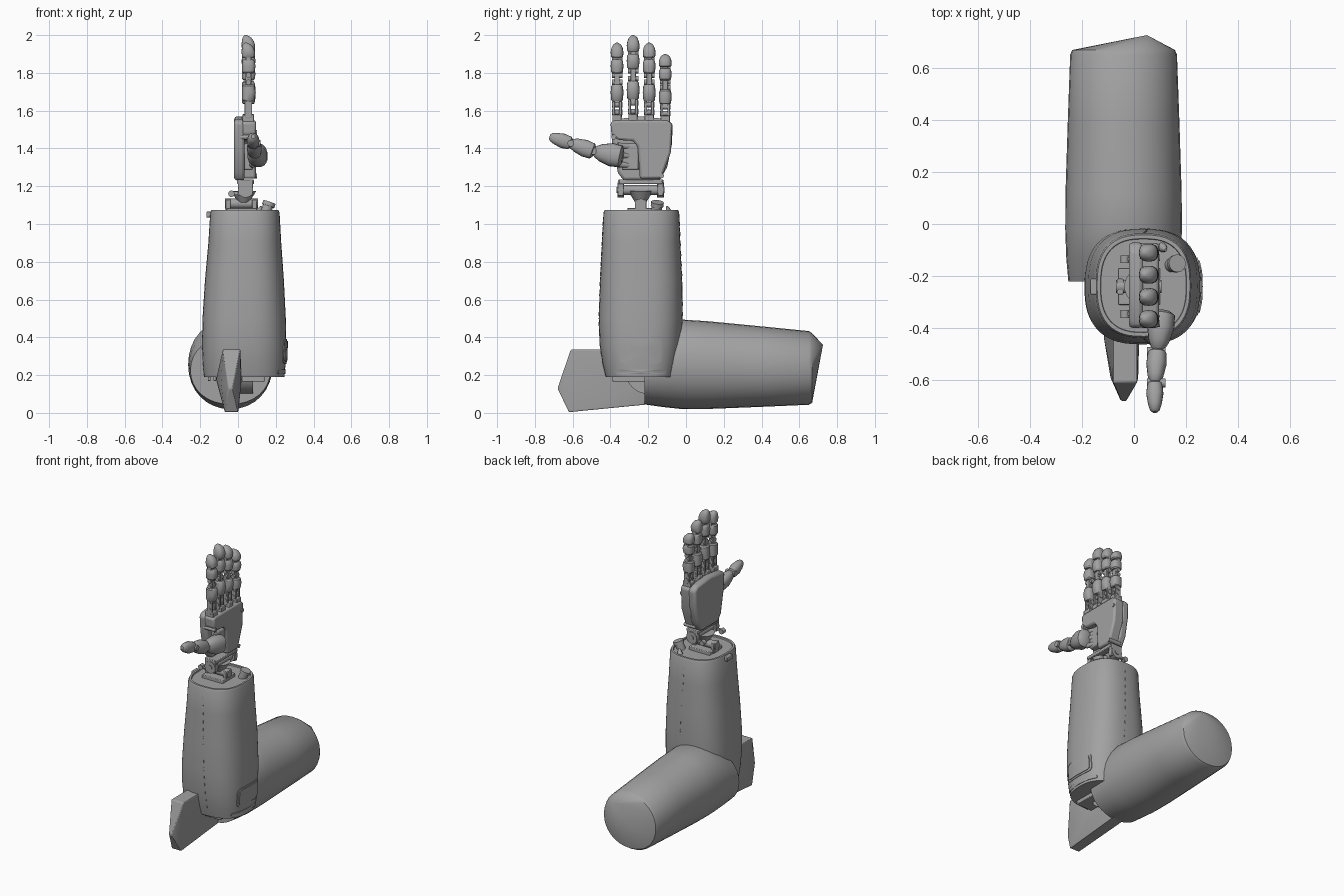
import bpy, bmesh, math
from mathutils import Vector

cube = bpy.data.objects.get("Cube")
if cube:
    bpy.data.objects.remove(cube)

grey = bpy.data.materials.new("mid grey")
grey.use_nodes = True
grey.diffuse_color = (0.36, 0.36, 0.36, 1)
grey.node_tree.nodes["Principled BSDF"].inputs["Base Color"].default_value = (0.36, 0.36, 0.36, 1)
parts = []
X, Y, Z = Vector((1, 0, 0)), Vector((0, 1, 0)), Vector((0, 0, 1))


def add(name, bm, bevel=0.0):
    bmesh.ops.recalc_face_normals(bm, faces=bm.faces)
    me = bpy.data.meshes.new(name)
    bm.to_mesh(me)
    bm.free()
    ob = bpy.data.objects.new(name, me)
    bpy.context.collection.objects.link(ob)
    me.materials.append(grey)
    if bevel:
        mod = ob.modifiers.new("Bevel", "BEVEL")
        mod.width, mod.segments, mod.limit_method = bevel, 2, "ANGLE"
    parts.append(ob)
    return ob


def skin(name, rings, tip=None):
    """Join rings of points, closing the end with a face or an apex."""
    bm = bmesh.new()
    rows = [[bm.verts.new(p) for p in r] for r in rings]
    n = len(rows[0])
    for a, b in zip(rows, rows[1:]):
        for i in range(n):
            bm.faces.new((a[i], a[(i + 1) % n], b[(i + 1) % n], b[i]))
    bm.faces.new(rows[0])
    if tip:
        t = bm.verts.new(tip)
        for i in range(n):
            bm.faces.new((rows[-1][i], rows[-1][(i + 1) % n], t))
    else:
        bm.faces.new(rows[-1])
    return add(name, bm)


def unit_ring(n, p):
    pts = []
    for i in range(n):
        a = 2 * math.pi * i / n
        c, s = math.cos(a), math.sin(a)
        pts.append((math.copysign(abs(c) ** (2 / p), c), math.copysign(abs(s) ** (2 / p), s)))
    return pts


def loft(name, rows, u, v, n=24, p=2.0, tip=None):
    """Rows of (centre, radius along u, radius along v)."""
    ring = unit_ring(n, p)
    return skin(name, [[Vector(c) + u * (ru * a) + v * (rv * b) for a, b in ring] for c, ru, rv in rows], tip)


def cyl(name, c, r, length, axis, n=20, r2=None):
    axis = Vector(axis).normalized()
    u = axis.orthogonal().normalized()
    h = axis * (length / 2)
    c, r2 = Vector(c), r if r2 is None else r2
    return loft(name, [(c - h, r, r), (c + h, r2, r2)], u, axis.cross(u), n)


def box(name, lo, hi, bevel=0.004):
    bm = bmesh.new()
    bmesh.ops.create_cube(bm, size=1)
    for v in bm.verts:
        v.co = [(lo[i] + hi[i]) / 2 + v.co[i] * (hi[i] - lo[i]) for i in range(3)]
    return add(name, bm, bevel)


def slab(name, outline, x0, x1, bevel):
    bm = bmesh.new()
    f = bm.faces.new([bm.verts.new((x0, y, z)) for y, z in outline])
    out = bmesh.ops.extrude_face_region(bm, geom=[f])
    for v in out["geom"]:
        if isinstance(v, bmesh.types.BMVert):
            v.co.x = x1
    return add(name, bm, bevel)


# Forearm shell: (z, x min, x max, y min, y max)
P = 2.6
SECT = [(0.19, -0.18, 0.245, -0.425, -0.055), (0.26, -0.187, 0.252, -0.442, -0.038),
        (0.36, -0.19, 0.256, -0.457, -0.025), (0.5, -0.188, 0.253, -0.462, -0.018),
        (0.7, -0.175, 0.243, -0.455, -0.02), (0.9, -0.157, 0.229, -0.445, -0.03),
        (1.06, -0.147, 0.22, -0.437, -0.036)]


def section(z):
    z = min(max(z, SECT[0][0]), SECT[-1][0])
    for a, b in zip(SECT, SECT[1:]):
        if z <= b[0]:
            t = (z - a[0]) / (b[0] - a[0])
            x0, x1, y0, y1 = [a[i] + (b[i] - a[i]) * t for i in range(1, 5)]
            return (x0 + x1) / 2, (y0 + y1) / 2, (x1 - x0) / 2, (y1 - y0) / 2


rows = []
for z, level, k in [(s[0], s[0], 1) for s in SECT] + [(1.06, 1.073, 0.97), (1.06, 1.073, 0.9), (1.06, 1.064, 0.89)]:
    cx, cy, rx, ry = section(z)
    rows.append(((cx, cy, level), rx * k, ry * k))
loft("forearm_shell", rows, X, Y, 56, P)


def skin_plate(name, side, a0, z0, ra, rz, off, n=32, p=6):
    """Thin plate that hugs the forearm; side is '+x', '-y' or '+y'."""
    def point(a, z, d):
        cx, cy, rx, ry = section(z)
        if side == "+x":
            return (cx + rx * (1 - abs((a - cy) / ry) ** P) ** (1 / P) + d, a, z)
        s = 1 if side == "+y" else -1
        return (a, cy + s * (ry * (1 - abs((a - cx) / rx) ** P) ** (1 / P) + d), z)
    steps = [(0.05, off), (0.35, off), (0.7, off), (1, off), (1, -0.004)]
    return skin(name, [[point(a0 + ra * k * c, z0 + rz * k * s, d) for c, s in unit_ring(n, p)] for k, d in steps])


# Side hatch, lower slot and seam dashes
skin_plate("hatch_frame", "+x", -0.24, 0.325, 0.112, 0.066, 0.004)
skin_plate("hatch_cover", "+x", -0.24, 0.325, 0.1, 0.055, 0.008)
skin_plate("lower_slot", "+x", -0.24, 0.217, 0.135, 0.012, 0.004)
for i in range(15):
    z = 1.0 - 0.053 * i
    for side, label in (("-y", "front"), ("+y", "back")):
        if side == "-y" or z > 0.5:
            skin_plate(f"{label}_seam_dash_{i}", side, 0.04 + 0.0023 * i, z, 0.003, 0.011, 0.002, 8, 4)
box("rim_clip", (-0.168, -0.27, 1.035), (-0.14, -0.21, 1.065))

# Upper arm with faceted rear cap
arm = [(-0.22, -0.04, 0.225, 0.212, 0.18), (-0.13, -0.04, 0.245, 0.22, 0.213),
       (-0.02, -0.04, 0.257, 0.224, 0.237), (0.12, -0.04, 0.253, 0.223, 0.232),
       (0.4, -0.04, 0.245, 0.214, 0.213), (0.65, -0.04, 0.238, 0.205, 0.195),
       (0.668, -0.04, 0.238, 0.197, 0.184)]
loft("upper_arm", [((cx, y, cz), rx, rz) for y, cx, cz, rx, rz in arm], X, Z, 32, 2.1, (0.05, 0.725, 0.36))

# Elbow blade
bm = bmesh.new()
for y, z, x0, x1 in [(-0.61, 0.335, -0.08, 0.012), (-0.2, 0.335, -0.08, 0.012), (-0.68, 0.13, -0.05, -0.03),
                     (-0.62, 0.004, -0.07, 0.0), (-0.2, 0.045, -0.08, 0.0), (-0.59, 0.15, -0.09, 0.016),
                     (-0.44, 0.18, -0.115, 0.02), (-0.2, 0.17, -0.115, 0.02)]:
    bm.verts.new((x0, y, z))
    bm.verts.new((x1, y, z))
bmesh.ops.convex_hull(bm, input=bm.verts)
add("elbow_blade", bm, 0.006)

# Elbow joint under the forearm
box("elbow_bracket", (0.02, -0.39, 0.165), (0.14, -0.2, 0.2))
cyl("elbow_pulley", (0.04, -0.2, 0.22), 0.12, 0.08, X, 32)
for x in (-0.16, -0.13):
    box("elbow_tab", (x, -0.33, 0.17), (x + 0.015, -0.22, 0.2), 0.002)

# Wrist
box("wrist_base", (-0.06, -0.31, 1.06), (0.1, -0.17, 1.085))
for x in (-0.065, 0.075):
    box("wrist_post", (x, -0.27, 1.06), (x + 0.025, -0.21, 1.13))
cyl("wrist_lower_pin", (0.018, -0.24, 1.108), 0.026, 0.175, X)
cyl("wrist_funnel", (0.03, -0.24, 1.145), 0.03, 0.06, Z, 20, 0.068)
cyl("wrist_upper_pin", (0.04, -0.24, 1.18), 0.026, 0.22, Y)
for y in (-0.36, -0.15):
    box("wrist_ear", (0.0, y, 1.15), (0.08, y + 0.03, 1.235))
    cyl("wrist_ear_disc", (0.04, y + 0.015, 1.18), 0.04, 0.036, Y, 28)
    cyl("wrist_ear_cap", (0.04, y + 0.015, 1.18), 0.016, 0.044, Y, 16)
    cyl("tendon_bolt", (-0.035, y + 0.015, 1.16), 0.017, 0.03, Y, 14)
    box("tendon_arm", (-0.035, y + 0.008, 1.153), (0.03, y + 0.022, 1.172), 0.002)
box("wrist_plate", (-0.005, -0.355, 1.212), (0.085, -0.125, 1.235))
cyl("top_button", (0.155, -0.155, 1.085), 0.028, 0.06, (0.35, 0.1, 1))
cyl("top_button_cap", (0.163, -0.152, 1.105), 0.034, 0.022, (0.35, 0.1, 1))
cyl("top_peg", (0.115, -0.095, 1.075), 0.02, 0.04, (0.4, -0.3, 1), 12, 0.006)

# Palm and back of hand
slab("hand_back", [(-0.4, 1.54), (-0.39, 1.42), (-0.36, 1.27), (-0.33, 1.23), (-0.14, 1.23), (-0.1, 1.3),
                   (-0.075, 1.42), (-0.07, 1.53), (-0.1, 1.555), (-0.24, 1.57), (-0.37, 1.555)], -0.02, 0.035, 0.015)
slab("palm", [(-0.4, 1.54), (-0.395, 1.475), (-0.36, 1.445), (-0.28, 1.44), (-0.255, 1.41), (-0.245, 1.24),
              (-0.13, 1.24), (-0.08, 1.38), (-0.072, 1.53), (-0.1, 1.55), (-0.37, 1.55)], 0.02, 0.095, 0.012)
for y, z in ((-0.383, 1.46), (-0.09, 1.485), (-0.13, 1.255)):
    cyl("palm_bolt", (0.055, y, z), 0.013, 0.09, X, 14)

# Thumb mount
for z in (1.31, 1.36, 1.41):
    cyl("thumb_mount_rod", (0.065, -0.3, z), 0.016, 0.13, (0.3, -1, 0.1), 12)
box("thumb_mount", (0.03, -0.34, 1.285), (0.08, -0.25, 1.425), 0.01)


# Fingers, each of three shells on pinned links
def finger(i, y, top):
    base, s, x = 1.55, (top - 1.55) / 0.45, 0.055
    z = lambda t: base + 0.45 * s * t

    def shell(name, profile):
        loft(f"finger_{i}_{name}", [((x + dx, y, z(t)), r * 1.06, r) for t, r, dx in profile], X, Y, 20, 2.5)
    box(f"finger_{i}_knuckle", (x - 0.032, y - 0.024, 1.535), (x + 0.03, y + 0.024, z(0.07)))
    for d in (-0.018, 0.018):
        box(f"finger_{i}_fork", (x - 0.02, y + d - 0.007, z(0.03)), (x + 0.02, y + d + 0.007, z(0.26)), 0.003)
    for t in (0.1, 0.2, 0.49, 0.58, 0.79):
        cyl(f"finger_{i}_pin", (x, y, z(t)), 0.014, 0.056, Y, 14)
    box(f"finger_{i}_link", (x - 0.016, y - 0.014, z(0.4)), (x + 0.016, y + 0.014, z(0.84)), 0.003)
    shell("proximal", [(0.24, 0.025, 0), (0.26, 0.031, 0), (0.36, 0.034, 0.003), (0.44, 0.031, 0), (0.46, 0.024, 0)])
    shell("middle", [(0.6, 0.024, 0), (0.62, 0.031, 0), (0.7, 0.034, 0.002), (0.76, 0.031, 0), (0.78, 0.025, 0)])
    shell("tip", [(0.8, 0.026, 0), (0.82, 0.032, 0), (0.88, 0.034, 0), (0.93, 0.03, -0.003),
                  (0.97, 0.022, -0.008), (0.99, 0.012, -0.012), (1.0, 0.004, -0.014)])


for i, (y, top) in enumerate([(-0.365, 1.96), (-0.28, 2.0), (-0.195, 1.96), (-0.11, 1.9)], 1):
    finger(i, y, top)


# Thumb shells: start, end, start radius, middle radius, end radius
def thumb_shell(name, a, b, r0, r1, r2):
    a, b = Vector(a), Vector(b)
    d = (b - a).normalized()
    v = d.cross(X).normalized()
    prof = [(0, r0 * 0.6), (0.08, r0), (0.4, r1), (0.75, (r1 + r2) / 2), (0.93, r2), (1, r2 * 0.5)]
    loft(name, [(a.lerp(b, t), r * 0.85, r) for t, r in prof], d.cross(v), v, 20, 2.3)


thumb_shell("thumb_base", (0.11, -0.335, 1.355), (0.09, -0.49, 1.385), 0.058, 0.062, 0.03)
thumb_shell("thumb_middle", (0.09, -0.485, 1.382), (0.08, -0.615, 1.43), 0.042, 0.046, 0.026)
thumb_shell("thumb_tip", (0.08, -0.605, 1.425), (0.08, -0.722, 1.463), 0.034, 0.039, 0.022)
for y, z in ((-0.49, 1.385), (-0.61, 1.428)):
    cyl("thumb_pin", (0.085, y, z), 0.018, 0.07, X, 14)

# Smooth shading with sharp edges kept
for ob in bpy.context.selected_objects:
    ob.select_set(False)
for ob in parts:
    ob.select_set(True)
bpy.context.view_layer.objects.active = parts[0]
bpy.ops.object.shade_smooth_by_angle(angle=math.radians(32))
